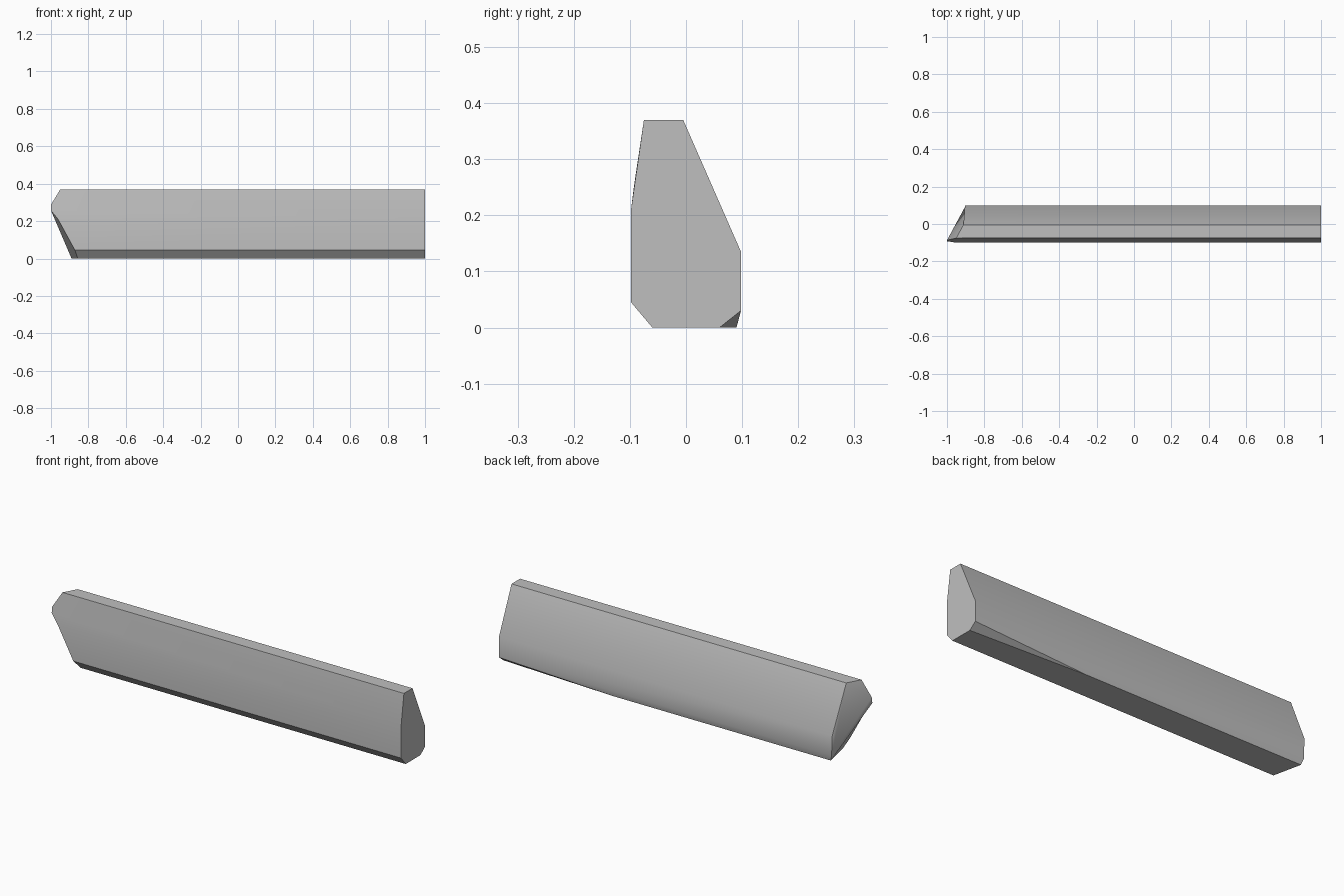
import bpy
import bmesh

cube = bpy.data.objects.get("Cube")
if cube:
    bpy.data.objects.remove(cube, do_unlink=True)

grey = bpy.data.materials.new("plain_grey")
grey.use_nodes = True
colour = (0.52, 0.52, 0.52, 1)
grey.diffuse_color = colour
grey.node_tree.nodes["Principled BSDF"].inputs["Base Color"].default_value = colour

# Cross-section corners (y, z), with the x where each long edge meets the cut end
edges = {
    "top_front": (-0.075, 0.37, -0.95),
    "top_back": (-0.005, 0.37, -0.912),
    "back_high": (0.098, 0.135, -0.904),
    "back_low": (0.098, 0.03, -0.9),
    "base_back": (0.09, 0, -0.89),
    "base_front": (-0.06, 0, -0.857),
    "front_low": (-0.098, 0.045, -0.872),
    "front_high": (-0.098, 0.21, -0.962),
}

bm = bmesh.new()
cut = {n: bm.verts.new((x, y, z)) for n, (y, z, x) in edges.items()}
flat = {n: bm.verts.new((1, y, z)) for n, (y, z, x) in edges.items()}
flat["base_back"].co.y = 0.06

# Pointed nose on the front face, and the point where the rear chamfer runs out
nose_top = bm.verts.new((-1, -0.087, 0.288))
nose_low = bm.verts.new((-1, -0.092, 0.257))
apex = bm.verts.new((0.35, 0.09, 0))


def face(*verts):
    return bm.faces.new(verts)


# Plain long sides
for a, b in (("top_front", "top_back"), ("top_back", "back_high"),
             ("back_high", "back_low"), ("base_front", "front_low"),
             ("front_low", "front_high")):
    face(cut[a], cut[b], flat[b], flat[a])

# Front upper side reaching the nose
face(cut["front_high"], nose_low, nose_top, cut["top_front"],
     flat["top_front"], flat["front_high"])

# Rear lower strip, tapering chamfer and base
face(cut["back_low"], cut["base_back"], apex, flat["back_low"])
face(apex, flat["base_back"], flat["back_low"])
face(cut["base_back"], cut["base_front"], flat["base_front"],
     flat["base_back"], apex)

# Flat end and the three facets of the cut end
face(*flat.values())
face(cut["top_front"], nose_top, cut["back_low"], cut["back_high"], cut["top_back"])
face(nose_top, nose_low, cut["base_back"], cut["back_low"])
face(nose_low, cut["front_high"], cut["front_low"], cut["base_front"], cut["base_back"])

bmesh.ops.recalc_face_normals(bm, faces=bm.faces[:])
mesh = bpy.data.meshes.new("bevelled_bar")
bm.to_mesh(mesh)
bm.free()
mesh.materials.append(grey)

bar = bpy.data.objects.new("bevelled_bar", mesh)
bpy.context.collection.objects.link(bar)
bpy.ops.object.select_all(action="DESELECT")
bar.select_set(True)
bpy.context.view_layer.objects.active = bar
bpy.ops.object.shade_smooth_by_angle(angle=0.52)
